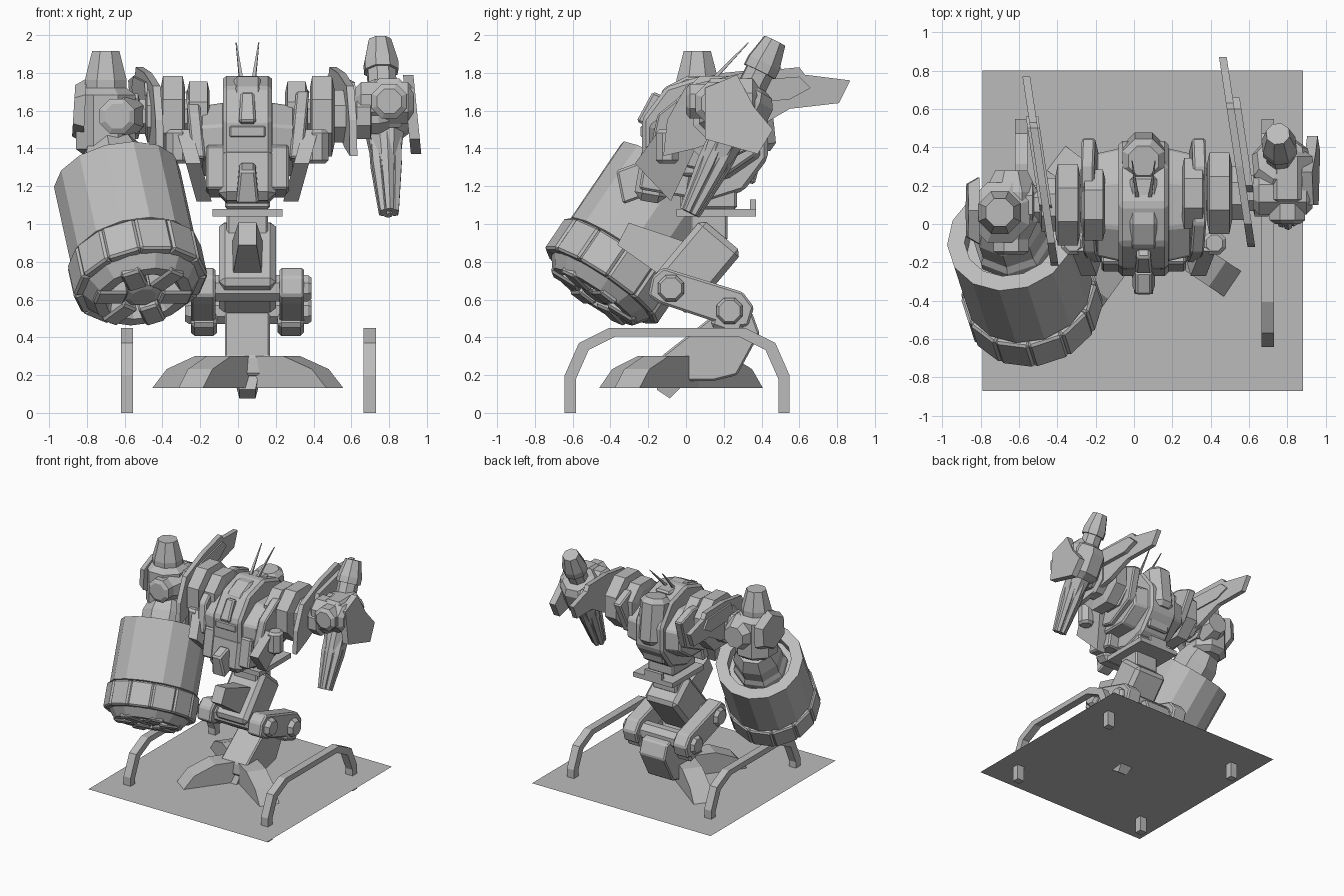
import bpy, bmesh, math
from mathutils import Vector, Matrix

cube = bpy.data.objects.get("Cube")
if cube:
    bpy.data.objects.remove(cube, do_unlink=True)

grey = bpy.data.materials.new("plain_grey")
grey.use_nodes = True
grey.diffuse_color = (.5, .5, .5, 1)
grey.node_tree.nodes["Principled BSDF"].inputs["Base Color"].default_value = grey.diffuse_color

MID = .05  # x of the body's centre plane
SIDES = (("left", 1), ("right", -1))
CHAMFERED = [(0, .7), (.1, 1), (.9, 1), (1, .7)]


def finish(name, bm, matrix, bevel=0):
    bmesh.ops.remove_doubles(bm, verts=bm.verts, dist=.0005)
    bmesh.ops.recalc_face_normals(bm, faces=bm.faces)
    bmesh.ops.transform(bm, matrix=matrix, verts=bm.verts)
    mesh = bpy.data.meshes.new(name)
    bm.to_mesh(mesh)
    bm.free()
    mesh.materials.append(grey)
    obj = bpy.data.objects.new(name, mesh)
    bpy.context.collection.objects.link(obj)
    if bevel:
        chamfer = obj.modifiers.new("chamfer", 'BEVEL')
        chamfer.width, chamfer.segments = bevel, 1


def loft(name, rings, matrix=Matrix(), bevel=0):
    """Skin a row of equal point rings and close both ends."""
    bm = bmesh.new()
    loops = [[bm.verts.new(point) for point in ring] for ring in rings]
    for low, high in zip(loops, loops[1:]):
        for i in range(len(low)):
            bm.faces.new((low[i - 1], low[i], high[i], high[i - 1]))
    bm.faces.new(loops[0])
    bm.faces.new(loops[-1])
    finish(name, bm, matrix, bevel)


def prism(name, profile, x, width, bevel=0, lean=(0, 0), taper=1, matrix=Matrix()):
    """Extrude a (y, z) profile outward from x; lean shears x along y and z."""
    cy, cz = (sum(axis) / len(profile) for axis in zip(*profile))
    rings = []
    for offset, scale in ((0, 1), (width, taper)):
        rings.append([(x + offset + lean[0] * (y - cy) + lean[1] * (z - cz),
                       cy + scale * (y - cy), cz + scale * (z - cz)) for y, z in profile])
    loft(name, rings, matrix, bevel)


def block(name, centre, size, tilt=0, top=1, bevel=.012, matrix=Matrix()):
    """Box with optional forward tilt in degrees and narrowed top."""
    sx, sy, sz = (s / 2 for s in size)
    rings = [[(a * sx * k, b * sy * k, h * sz) for a, b in ((-1, -1), (1, -1), (1, 1), (-1, 1))]
             for h, k in ((-1, 1), (1, top))]
    place = Matrix.Translation(centre) @ Matrix.Rotation(math.radians(tilt), 4, 'X')
    loft(name, rings, matrix @ place, bevel)


def oval(y, z, ry, rz, sides, turn=.5):
    steps = [math.tau * (i + turn) / sides for i in range(sides)]
    return [(y + ry * math.cos(a), z + rz * math.sin(a)) for a in steps]


def frame(p, q):
    """Matrix whose z axis runs from p to q."""
    p, q = Vector(p), Vector(q)
    return Matrix.Translation(p) @ (q - p).to_track_quat('Z', 'Y').to_matrix().to_4x4()


def lathe(name, p, q, radius, profile=CHAMFERED, sides=8):
    """Faceted turned part; profile holds (fraction of length, fraction of radius)."""
    length = (Vector(q) - Vector(p)).length
    rings = []
    for t, r in profile:
        r = max(r * radius, .0001)
        rings.append([(x, y, t * length) for x, y in oval(0, 0, r, r, sides)])
    loft(name, rings, frame(p, q))


# Ground sheet
sheet = bmesh.new()
sheet.faces.new([sheet.verts.new((MID + x, y - .035, .13)) for x, y in
                 ((-.84, -.835), (.83, -.835), (.83, .835), (-.84, .835))])
finish("ground_sheet", sheet, Matrix())

# Guard rails: one arch and its smaller inner copy
half = [(.595, 0), (.595, .2), (.52, .37), (.36, .45)]
arch = half + [(-y, z) for y, z in reversed(half)]
rail = [(y - .047, z) for y, z in arch] + [(y * .9 - .047, z * .9) for y, z in reversed(arch)]
for name, x in (("left_rail", .665), ("right_rail", -.62)):
    prism(name, rail, x, .065)

# Foot: radial toes with a domed top
for name, angle, reach in (("rear_toe", 143, .95), ("left_toe", -34, .93), ("front_toe", -126, .85)):
    turn = Matrix.Translation((MID, 0, .132)) @ Matrix.Rotation(math.radians(angle - 90), 4, 'Z')
    dome = [(0, 0), (.6, 0), (.5, .1), (.3, .17), (0, .17)]
    prism(name, [(y * reach, z) for y, z in dome], -.08, .16, matrix=turn)

# Leg
shin = [(-.14, .2), (-.03, .17), (.15, .17), (.27, .2), (.39, .42), (.35, .53), (.2, .56), (-.13, .3)]
prism("shin", shin, MID - .12, .24, bevel=.01)
lathe("toe_spike", (MID, 0, .28), (MID, -.12, .1), .12, [(0, 1), (1, .5)], sides=4)
block("thigh", (MID, .05, .77), (.3, .28, .44), tilt=-40, bevel=.03)
block("knee_guard", (MID, -.2, .88), (.16, .22, .3), tilt=63, top=.6, bevel=0)
link = [(-.2, .62), (-.18, .72), (-.12, .77), (.3, .64), (.36, .56), (.33, .46), (.25, .45), (-.14, .58)]
for side, sx in SIDES:
    prism(side + "_knee_link", link, MID + sx * .17, sx * .13, bevel=.012)
    block(side + "_link_foot", (MID + sx * .23, .23, .5), (.14, .17, .15), tilt=-20, bevel=.02)
for name, y, z in (("upper_pin", -.08, .66), ("lower_pin", .23, .54)):
    lathe(name, (MID - .33, y, z), (MID + .34, y, z), .075, [(0, .8), (.03, 1), (.97, 1), (1, .8)])

# Waist
block("waist_post", (MID, .12, 1.06), (.22, .2, .3))
block("waist_plate", (MID, .16, 1.06), (.37, .42, .04), bevel=0)
block("waist_lip", (MID, .355, 1.085), (.16, .03, .09), bevel=0)
block("waist_block", (MID, .12, 1.15), (.24, .3, .14))

# Torso core with layered flanks
prism("torso_core", oval(.1, 1.45, .35, .34, 10), MID - .13, .26, bevel=.02)
block("chest_box", (MID, -.17, 1.26), (.3, .17, .29), tilt=-10, bevel=.04)
block("chest_prow", (MID, -.28, 1.22), (.12, .18, .18), tilt=20, top=.7)
lathe("back_drum", (MID, .37, 1.38), (MID, .33, 1.76), .12)
block("back_hatch", (MID, .3, 1.36), (.2, .2, .26), tilt=-15)
for side, sx in SIDES:
    prism(side + "_flank", oval(.1, 1.44, .32, .22, 8), MID + sx * .12, sx * .13, bevel=.012, taper=.9)
    fin = [(-.2, 1.35), (-.15, 1.58), (0, 1.7), (.3, 1.71), (.45, 1.65), (.35, 1.4), (.1, 1.28)]
    prism(side + "_flank_fin", fin, MID + sx * .24, sx * .07, bevel=.01, lean=(0, sx * .1))
    skirt = [(-.27, 1.32), (-.14, 1.5), (.05, 1.4), (-.08, 1.12)]
    prism(side + "_skirt", skirt, MID + sx * .25, sx * .08, lean=(0, sx * .28))
    block(side + "_hip_cheek", (MID + sx * .16, -.1, 1.28), (.12, .26, .24), tilt=-10)
    c = MID + sx * .37
    lathe(side + "_knob", (c, -.1, 1.32), (c, -.1, 1.5), .065)

# Head with brow, visor and horns
prism("head", [(-.2, 1.5), (-.12, 1.72), (0, 1.78), (.25, 1.77), (.2, 1.5)], MID - .07, .14, bevel=.015)
block("visor", (MID, -.17, 1.6), (.09, .12, .18), tilt=-25, top=.8)
block("brow", (MID, -.12, 1.49), (.2, .24, .07))
for side, sx in SIDES:
    base = Vector((MID + sx * .025, .08, 1.7))
    lathe(side + "_horn", base, base + Vector((sx * .035, .25, .26)), .018, [(0, 1), (1, .2)], sides=4)

# Shoulders: stepped collars on a shared axis
for side, sx in SIDES:
    y = .13 + sx * .03
    for part, start, end, radius in (("root", .2, .32, .2), ("collar", .33, .46, .23), ("sleeve", .45, .54, .15),
                                     ("cuff", .57, .66, .13), ("axle", .2, .75, .1)):
        lathe(f"{side}_shoulder_{part}", (MID + sx * start, y, 1.57), (MID + sx * end, y, 1.57), radius)

# Back-swept wings, one set slightly ahead of the other
wing = [(-.12, 1.36), (-.1, 1.55), (0, 1.73), (.3, 1.8), (.6, 1.83), (.63, 1.79), (.87, 1.76), (.81, 1.64),
        (.55, 1.61), (.36, 1.5), (.05, 1.4)]
rib = [(.15, 1.62), (.2, 1.75), (.6, 1.78), (.66, 1.72), (.55, 1.66)]
for side, x, sx, shift in (("left", .52, 1, 0), ("right", -.465, -1, -.1)):
    for part, outline, thick in (("wing", wing, .04), ("wing_rib", rib, .065)):
        prism(f"{side}_{part}", [(y + shift, z) for y, z in outline], x, sx * thick, lean=(-.15, 0))

# Right arm pod
x, y = -.7, .06
lathe("right_pod_base", (x, y, 1.36), (x, y, 1.72), .17)
lathe("right_pod_nozzle", (x, y, 1.66), (x, y, 1.915), .12, [(0, 1), (.4, 1), (1, .65)])
lathe("right_elbow", (-.64, -.1, 1.57), (-.64, .28, 1.57), .15, [(0, .6), (.3, 1), (.7, 1), (1, .6)])
lathe("right_elbow_cap", (-.64, -.16, 1.57), (-.64, 0, 1.57), .1)
prism("right_shield", oval(.07, 1.6, .2, .17, 6), -.81, -.06, lean=(0, .05), taper=.8)

# Big drum weapon with recessed top and segmented muzzle
A, B = Vector((-.64, -.065, 1.24)), Vector((-.51, -.465, .65))
lathe("drum_neck", A.lerp(B, -.28), A.lerp(B, .2), .21, [(0, .7), (.3, .9), (.6, .9), (.7, 1), (1, 1)])
lathe("drum_body", A, B, .34, [(.12, 0), (.12, .73), (0, .73), (0, 1), (.68, 1), (.69, .95), (.95, .95),
                               (1.06, .77), (1.06, .6), (.95, .5), (.95, 0)], sides=14)
lathe("muzzle_hub", A.lerp(B, .9), A.lerp(B, 1.06), .1)
local, span = frame(A, B), (B - A).length
for name, count, reach, size, along in (("segment", 12, .32, (.06, .18, .2), .83),
                                        ("petal", 6, .18, (.17, .11, .1), 1.01)):
    for i in range(count):
        turn = local @ Matrix.Rotation(math.tau * i / count, 4, 'Z')
        block(f"muzzle_{name}_{i + 1}", (reach, 0, along * span), size, matrix=turn)

# Left arm gun: rear nozzle, body, clustered barrels
P, Q = Vector((.75, .47, 1.97)), Vector((.8, .02, 1.06))
lathe("gun_body", P, Q, .16, [(0, .4), (.13, .6), (.18, .6), (.18, .5), (.26, .5), (.28, .8), (.33, 1), (.5, 1),
                              (.55, .65), (.95, .25)])
along = frame(P, Q)
for i in range(6):
    ends = []
    for t, r in ((.53, .065), (1, .035)):
        y, z = oval(0, 0, r, r, 6)[i]
        ends.append(along @ Vector((y, z, t * (Q - P).length)))
    lathe(f"gun_barrel_{i + 1}", *ends, .038, [(0, .8), (.4, 1), (1, .6)], sides=6)
lathe("gun_front_hub", (.8, 0, 1.65), (.8, .2, 1.65), .1)
lathe("gun_core", (.8, .1, 1.64), (.8, .38, 1.64), .14)
lathe("gun_side_hub", (.62, .16, 1.64), (.93, .16, 1.64), .12)
shield = [(.1, 1.72), (.27, 1.79), (.36, 1.62), (.46, 1.5), (.38, 1.37), (.1, 1.45)]
prism("gun_shield", shield, .895, .055, lean=(0, -.1))
